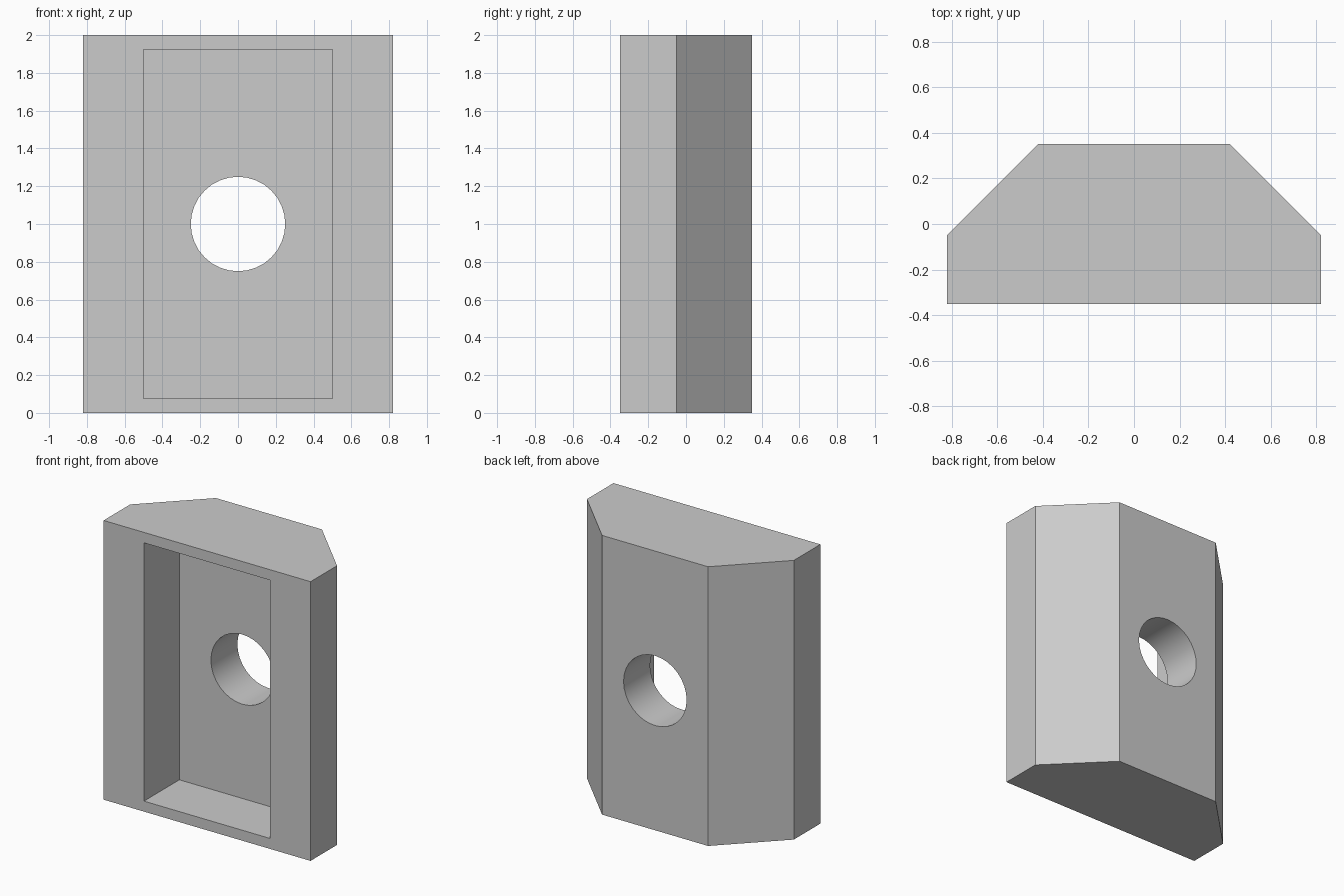
import bpy, bmesh, math
from mathutils import Matrix

default = bpy.data.objects.get("Cube")
if default:
    bpy.data.objects.remove(default, do_unlink=True)

COLOUR = (0.6, 0.6, 0.6, 1.0)
grey = bpy.data.materials.new("light grey")
grey.use_nodes = True
grey.diffuse_color = COLOUR
grey.node_tree.nodes["Principled BSDF"].inputs["Base Color"].default_value = COLOUR


def add_object(name, bm):
    bmesh.ops.recalc_face_normals(bm, faces=bm.faces)
    mesh = bpy.data.meshes.new(name)
    bm.to_mesh(mesh)
    bm.free()
    mesh.materials.append(grey)
    obj = bpy.data.objects.new(name, mesh)
    bpy.context.collection.objects.link(obj)
    return obj


def prism(name, outline, bottom, top):
    """Extrude an (x, y) outline upward."""
    bm = bmesh.new()
    face = bm.faces.new([bm.verts.new((x, y, bottom)) for x, y in outline])
    grown = bmesh.ops.extrude_face_region(bm, geom=[face])["geom"]
    verts = [v for v in grown if isinstance(v, bmesh.types.BMVert)]
    bmesh.ops.translate(bm, verts=verts, vec=(0, 0, top - bottom))
    return add_object(name, bm)


def cut(target, cutter):
    cutter.hide_render = True
    mod = target.modifiers.new(cutter.name, 'BOOLEAN')
    mod.operation = 'DIFFERENCE'
    mod.solver = 'EXACT'
    mod.object = cutter
    bpy.context.view_layer.objects.active = target
    bpy.ops.object.modifier_apply(modifier=mod.name)
    bpy.data.objects.remove(cutter, do_unlink=True)


# Block with chamfered back corners
half = [(0.82, -0.35), (0.82, -0.05), (0.42, 0.35)]
block = prism("chamfered_block", half + [(-x, y) for x, y in reversed(half)], 0, 2)

# Rectangular pocket in the front
pocket = [(-0.5, -0.5), (0.5, -0.5), (0.5, 0.05), (-0.5, 0.05)]
cut(block, prism("pocket_cutter", pocket, 0.075, 1.925))

# Round through hole
bm = bmesh.new()
bmesh.ops.create_cone(bm, cap_ends=True, segments=32, radius1=0.25, radius2=0.25, depth=1.0,
                      matrix=Matrix.Translation((0, 0.2, 1)) @ Matrix.Rotation(math.pi / 2, 4, 'X'))
cut(block, add_object("hole_cutter", bm))

# Smooth hole wall, crisp edges elsewhere
bpy.ops.object.select_all(action='DESELECT')
block.select_set(True)
bpy.context.view_layer.objects.active = block
bpy.ops.object.shade_smooth_by_angle(angle=math.radians(30))
